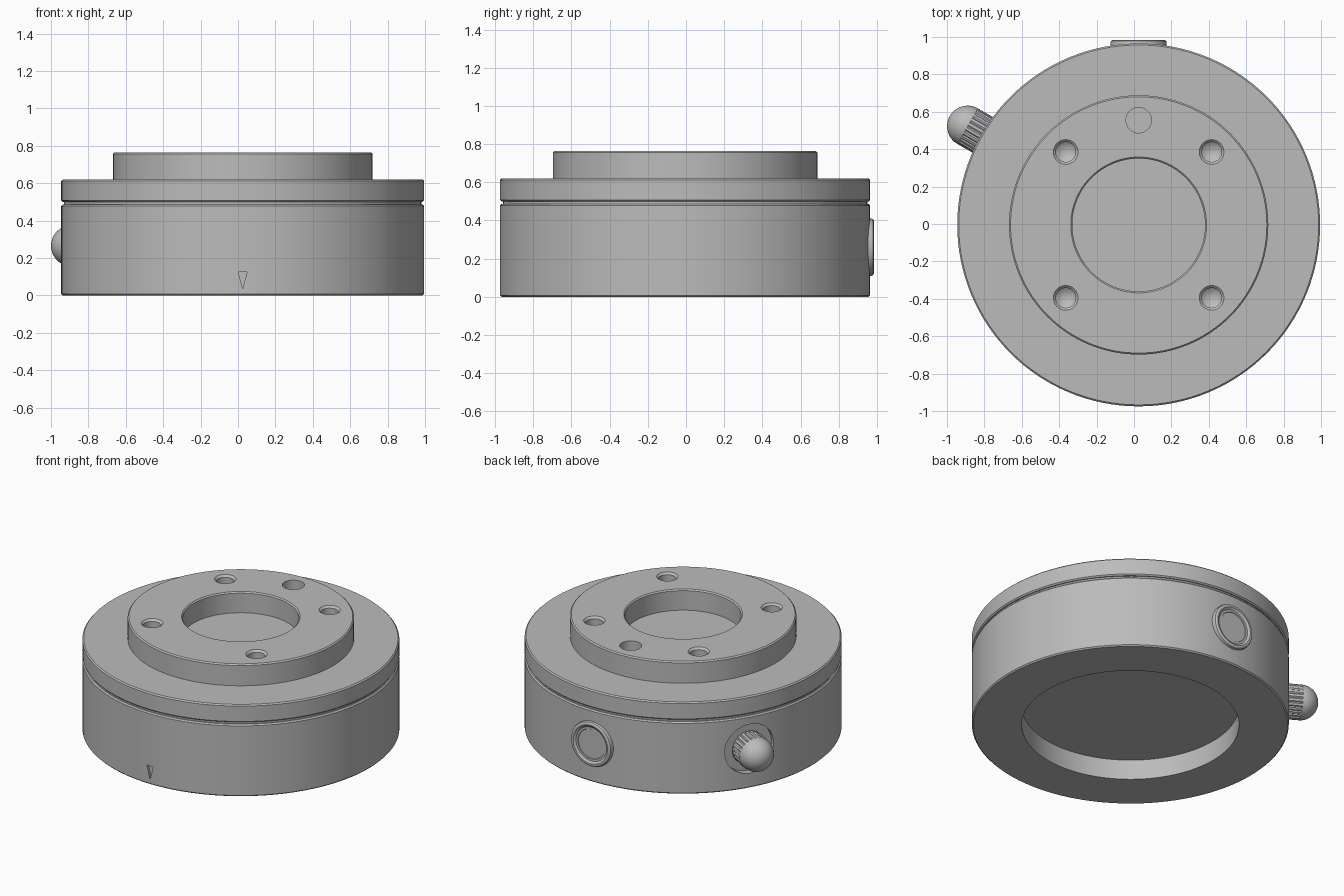
import bpy, bmesh, math
from mathutils import Matrix, Vector

CENTER = Vector((0.025, -0.005, 0))

if "Cube" in bpy.data.objects:
    bpy.data.objects.remove(bpy.data.objects["Cube"])

metal = bpy.data.materials.new("machined grey")
metal.use_nodes = True
GREY = (0.5, 0.5, 0.5, 1)
metal.diffuse_color = GREY
metal.node_tree.nodes["Principled BSDF"].inputs["Base Color"].default_value = GREY


def add_object(name, bm, matrix):
    bmesh.ops.recalc_face_normals(bm, faces=bm.faces)
    bm.transform(matrix)
    mesh = bpy.data.meshes.new(name)
    bm.to_mesh(mesh)
    bm.free()
    mesh.materials.append(metal)
    obj = bpy.data.objects.new(name, mesh)
    bpy.context.collection.objects.link(obj)
    return obj


def lathe(name, profile, matrix, segments=128, groove=None):
    """Revolve (radius, height) points about z; groove(ring, segment) is a radius factor."""
    bm = bmesh.new()
    rings = []
    for k, (r, h) in enumerate(profile):
        if r == 0:
            rings.append([bm.verts.new((0, 0, h))] * segments)
            continue
        ring = []
        for i in range(segments):
            a = math.tau * i / segments
            rr = r * (groove(k, i) if groove else 1)
            ring.append(bm.verts.new((rr * math.cos(a), rr * math.sin(a), h)))
        rings.append(ring)
    for low, high in zip(rings, rings[1:]):
        for i in range(segments):
            j = (i + 1) % segments
            bm.faces.new(dict.fromkeys((low[i], low[j], high[j], high[i])))
    # Merge the fans that lie flat around the axis into single caps
    flat = [e for e in bm.edges if len(e.link_faces) == 2
            and any(v.co.xy.length < 1e-6 for v in e.verts)
            and abs(e.verts[0].co.z - e.verts[1].co.z) < 1e-6]
    bmesh.ops.dissolve_edges(bm, edges=flat, use_verts=True)
    return add_object(name, bm, matrix)


def radial(degrees, z):
    """Frame on the body axis whose local z points outward at the given angle."""
    a = math.radians(degrees)
    out = Vector((math.cos(a), math.sin(a), 0))
    turn = out.to_track_quat('Z', 'Y').to_matrix().to_4x4()
    return Matrix.Translation(CENTER + Vector((0, 0, z))) @ turn


def cut(target, cutters):
    for cutter in cutters:
        cutter.hide_render = True
        mod = target.modifiers.new("cut", 'BOOLEAN')
        mod.operation = 'DIFFERENCE'
        mod.solver = 'EXACT'
        mod.object = cutter
        bpy.context.view_layer.objects.active = target
        bpy.ops.object.modifier_apply(modifier=mod.name)
        bpy.data.objects.remove(cutter)


upright = Matrix.Translation(CENTER)

# Lower housing with an underside recess and a neck forming the seam groove
housing = lathe("lower_housing", [
    (0, 0.135), (0.665, 0.135), (0.665, 0), (0.962, 0), (0.97, 0.008),
    (0.97, 0.478), (0.962, 0.486), (0.955, 0.486), (0.955, 0.51), (0, 0.51)], upright)

# Top flange with raised collar and central blind bore
flange = lathe("top_flange", [
    (0, 0.5), (0.962, 0.5), (0.97, 0.508), (0.97, 0.612), (0.962, 0.62),
    (0.693, 0.62), (0.693, 0.757), (0.685, 0.765), (0.363, 0.765),
    (0.355, 0.757), (0.355, 0.625), (0, 0.625)], upright)

# Four countersunk screw holes and one plain locating hole
holes = []
for sx in (-1, 1):
    for sy in (-1, 1):
        spot = Matrix.Translation(CENTER + Vector((0.39 * sx, 0.39 * sy, 0)))
        holes.append(lathe("screw_hole_cutter", [
            (0, 0.65), (0.053, 0.69), (0.053, 0.752), (0.067, 0.766),
            (0.067, 0.8), (0, 0.8)], spot, 40))
pin_spot = Matrix.Translation(CENTER + Vector((0, 0.56, 0)))
holes.append(lathe("locating_hole_cutter", [
    (0, 0.68), (0.068, 0.68), (0.068, 0.8), (0, 0.8)], pin_spot, 40))
cut(flange, holes)

# Spotface pocket behind the knob
knob_frame = radial(150, 0.265)
pocket = lathe("knob_pocket_cutter", [
    (0, 0.925), (0.165, 0.925), (0.165, 1.1), (0, 1.1)], knob_frame, 64)

# Engraved triangular index mark on the front
bm = bmesh.new()
tri = [bm.verts.new(p) for p in ((-0.023, -1.0, 0.125), (0.023, -1.0, 0.125), (0, -1.0, 0.035))]
face = bm.faces.new(tri)
extruded = bmesh.ops.extrude_face_region(bm, geom=[face], use_keep_orig=True)["geom"]
bmesh.ops.translate(bm, vec=(0, 0.045, 0),
                    verts=[v for v in extruded if isinstance(v, bmesh.types.BMVert)])
mark = add_object("index_mark_cutter", bm, upright)
cut(housing, [pocket, mark])

# Domed side knob with knurled grip
dome = [(0.11 * math.cos(a), 1.056 + 0.11 * math.sin(a))
        for a in (math.radians(d) for d in range(10, 90, 10))]
knob_profile = [(0, 0.9), (0.075, 0.9), (0.075, 0.94), (0.102, 0.94), (0.11, 0.948),
                (0.11, 0.96), (0.11, 0.961), (0.11, 1.055), (0.11, 1.056)]
knob = lathe("side_knob", knob_profile + dome + [(0, 1.166)], knob_frame, 96,
             lambda k, i: 0.95 if k in (6, 7) and i % 4 == 0 else 1)

# Round rear button: rounded rim around a shallow dished disc
button = lathe("rear_button", [
    (0, 0.9), (0.15, 0.9), (0.15, 0.976), (0.147, 0.984), (0.138, 0.99),
    (0.128, 0.99), (0.114, 0.98), (0.1, 0.98), (0.098, 0.977), (0, 0.977)],
    radial(90, 0.26), 64)

for obj in (housing, flange, knob, button):
    bpy.ops.object.select_all(action='DESELECT')
    obj.select_set(True)
    bpy.context.view_layer.objects.active = obj
    bpy.ops.object.shade_smooth_by_angle(angle=math.radians(25))
